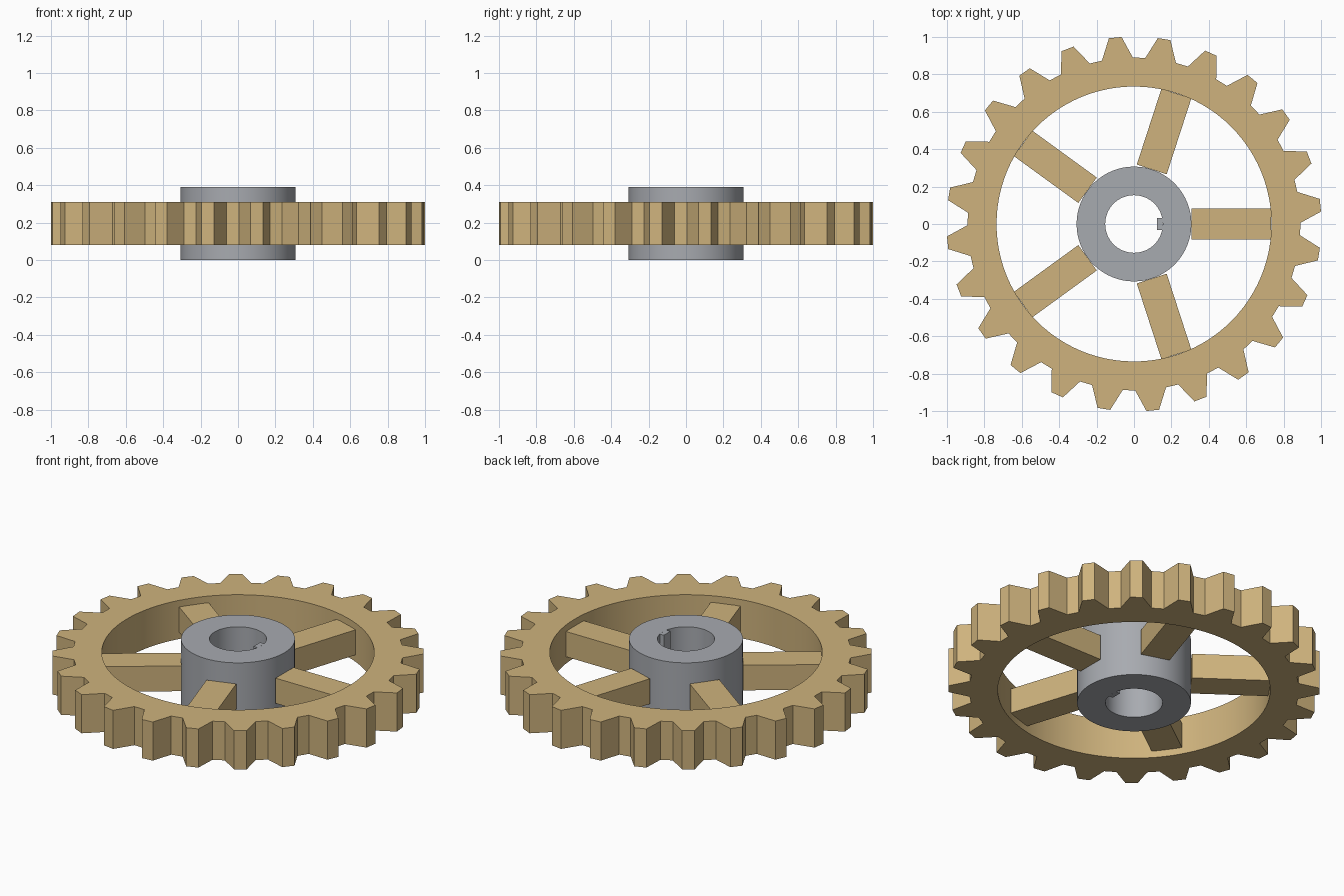
import bpy
import bmesh
from math import cos, sin, radians, tau
from mathutils import Matrix, Vector

cube = bpy.data.objects.get("Cube")
if cube:
    bpy.data.objects.remove(cube, do_unlink=True)

MID_Z = 0.195
TEETH, SPOKES = 24, 5
BORE_R, HUB_R, RIM_R, ROOT_R, TIP_R = 0.154, 0.307, 0.735, 0.89, 1.002


def material(name, color):
    mat = bpy.data.materials.new(name)
    mat.use_nodes = True
    mat.diffuse_color = color
    mat.node_tree.nodes["Principled BSDF"].inputs["Base Color"].default_value = color
    return mat


tan = material("tan", (0.62, 0.45, 0.205, 1))
grey = material("grey", (0.39, 0.405, 0.435, 1))


def finish(name, bm, mat, smooth=False):
    bmesh.ops.recalc_face_normals(bm, faces=bm.faces)
    mesh = bpy.data.meshes.new(name)
    bm.to_mesh(mesh)
    bm.free()
    mesh.materials.append(mat)
    obj = bpy.data.objects.new(name, mesh)
    bpy.context.collection.objects.link(obj)
    if smooth:
        bpy.ops.object.select_all(action="DESELECT")
        obj.select_set(True)
        bpy.context.view_layer.objects.active = obj
        bpy.ops.object.shade_smooth_by_angle(angle=radians(30))
    return obj


def ring(name, outline, inner_r, height, mat):
    """Solid ring between a polar outline (radius, angle) and a round hole."""
    bm = bmesh.new()
    loops = []
    for z in (MID_Z - height / 2, MID_Z + height / 2):
        for inner in (False, True):
            loops.append([bm.verts.new(((inner_r if inner else r) * cos(a),
                                        (inner_r if inner else r) * sin(a), z))
                          for r, a in outline])
    low_out, low_in, top_out, top_in = loops
    n = len(outline)
    for a, b in ((low_out, low_in), (low_in, top_in), (top_in, top_out), (top_out, low_out)):
        for i in range(n):
            j = (i + 1) % n
            bm.faces.new((a[i], a[j], b[j], b[i]))
    return finish(name, bm, mat, smooth=True)


def box(name, x0, x1, width, height, mat, angle=0):
    bm = bmesh.new()
    bmesh.ops.create_cube(bm, size=1)
    place = (Matrix.Rotation(angle, 4, "Z")
             @ Matrix.Translation(((x0 + x1) / 2, 0, MID_Z))
             @ Matrix.Diagonal(Vector((x1 - x0, width, height, 1))))
    bm.transform(place)
    return finish(name, bm, mat)


# Toothed rim: flat tips, straight flanks and flat roots
tooth = ((ROOT_R, -5.35), (TIP_R, -1.95), (TIP_R, 1.95), (ROOT_R, 5.35))
gear_outline = [(r, radians(5.75 + a) + tau * i / TEETH)
                for i in range(TEETH) for r, a in tooth]
ring("toothed_rim", gear_outline, RIM_R, 0.23, tan)

# Spokes, thinner than the rim
for i in range(SPOKES):
    box(f"spoke_{i + 1}", HUB_R, RIM_R - 0.002, 0.168, 0.15, tan, tau * i / SPOKES)

# Hub with bore and key
ring("hub", [(HUB_R, tau * i / 64) for i in range(64)], BORE_R, 0.39, grey)
box("hub_key", 0.124, BORE_R - 0.001, 0.062, 0.39, grey)
